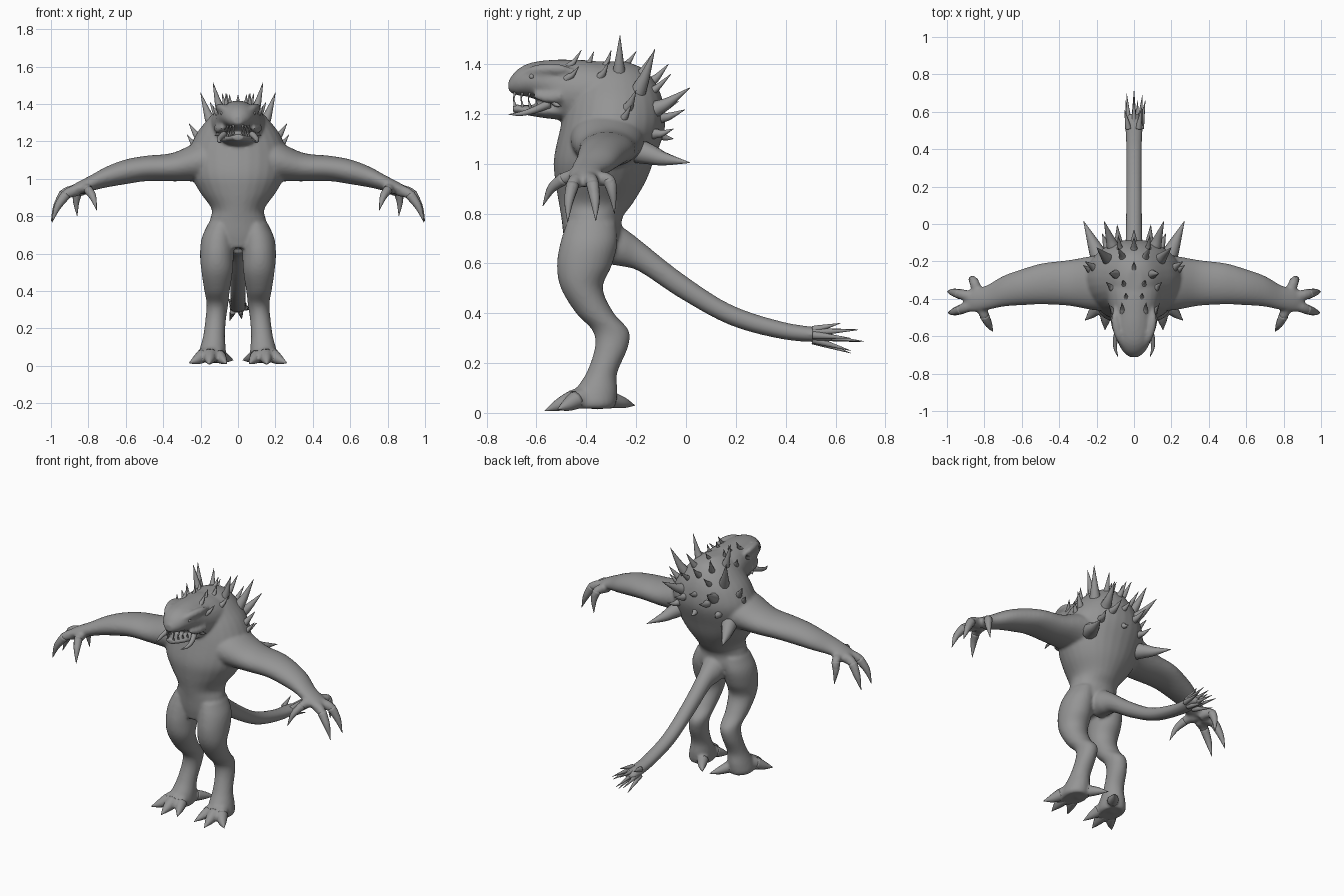
import bpy, math
from mathutils import Vector

hide = bpy.data.materials.new("grey_hide")
hide.diffuse_color = (0.30, 0.30, 0.30, 1)


def spline(pts, n=5):
    """Smooth list of tuples running through all the given ones."""
    p = [Vector(q) for q in pts]
    p = [p[0] * 2 - p[1]] + p + [p[-1] * 2 - p[-2]]
    out = []
    for i in range(1, len(p) - 2):
        a, b, c, d = p[i - 1:i + 3]
        for k in range(n):
            t = k / n
            out.append(0.5 * (2 * b + (c - a) * t + (2 * a - 5 * b + 4 * c - d) * t * t
                              + (3 * b - a - 3 * c + d) * t ** 3))
    return out + [p[-2]]


def skin(name, rings):
    n = len(rings[0])
    verts = [v for r in rings for v in r]
    faces = [(i * n + j, i * n + (j + 1) % n, (i + 1) * n + (j + 1) % n, (i + 1) * n + j)
             for i in range(len(rings) - 1) for j in range(n)]
    faces += [tuple(range(n))[::-1], tuple(range(len(verts) - n, len(verts)))]
    me = bpy.data.meshes.new(name)
    me.from_pydata(verts, [], faces)
    me.materials.append(hide)
    ob = bpy.data.objects.new(name, me)
    bpy.context.collection.objects.link(ob)
    # make normals point outward
    import bmesh
    bm = bmesh.new()
    bm.from_mesh(me)
    bmesh.ops.recalc_face_normals(bm, faces=bm.faces)
    bm.to_mesh(me)
    bm.free()
    for f in me.polygons:
        f.use_smooth = True
    return ob


def loft(name, axis, sections, n=28):
    """Elliptical sections (x, y, z, a, b) in planes across one axis."""
    u, v = {"x": ((0, 1, 0), (0, 0, 1)), "y": ((1, 0, 0), (0, 0, 1)),
            "z": ((1, 0, 0), (0, 1, 0))}[axis]
    u, v = Vector(u), Vector(v)
    rings = []
    for s in spline(sections):
        c = Vector(s[:3])
        rings.append([c + u * s[3] * math.cos(t) + v * s[4] * math.sin(t)
                      for t in (2 * math.pi * k / n for k in range(n))])
    return skin(name, rings)


def tube(name, pts, n=10):
    """Round tapered tube through points (x, y, z, radius)."""
    s = spline(pts)
    rings = []
    for i, q in enumerate(s):
        d = Vector(s[min(i + 1, len(s) - 1)][:3]) - Vector(s[max(i - 1, 0)][:3])
        rot = d.to_track_quat("Z", "Y")
        rings.append([Vector(q[:3]) + rot @ Vector((math.cos(t), math.sin(t), 0)) * max(q[3], 0.0008)
                      for t in (2 * math.pi * k / n for k in range(n))])
    return skin(name, rings)


def spike(name, base, tip, r, bend=0.02):
    """Slightly hooked thorn with a flared root."""
    b, t = Vector(base), Vector(tip)
    m = b.lerp(t, 0.5) - Vector((0, 0, bend))
    return tube(name, [(*b, r), (*b.lerp(m, 0.5), r * 0.8), (*m, r * 0.55), (*t, 0.001)])


def flip(s, pts):
    return [(s * q[0], *q[1:]) for q in pts]


flesh = []
# trunk, head and jaw
flesh.append(loft("torso", "z", [
    (0, -.385, .63, .12, .09), (0, -.375, .70, .17, .115), (0, -.378, .78, .15, .122),
    (0, -.362, .84, .142, .148), (0, -.343, .93, .205, .182), (0, -.328, 1.02, .25, .202),
    (0, -.295, 1.14, .262, .21), (0, -.285, 1.24, .222, .195), (0, -.285, 1.32, .16, .165),
    (0, -.29, 1.38, .10, .12), (0, -.30, 1.41, .04, .06)]))
flesh.append(loft("head", "y", [
    (0, -.20, 1.25, .15, .12), (0, -.35, 1.285, .15, .125), (0, -.48, 1.29, .125, .128),
    (0, -.56, 1.325, .108, .09), (0, -.63, 1.335, .088, .068), (0, -.68, 1.325, .06, .05),
    (0, -.712, 1.312, .025, .022)]))
flesh.append(loft("jaw", "y", [
    (0, -.44, 1.22, .10, .05), (0, -.56, 1.212, .082, .03), (0, -.64, 1.215, .06, .02),
    (0, -.695, 1.222, .03, .018)]))
flesh.append(loft("tail", "y", [
    (0, -.34, .69, .08, .09), (0, -.26, .668, .07, .08), (0, -.185, .63, .05, .064),
    (0, -.024, .513, .044, .053), (0, .177, .394, .042, .042), (0, .39, .33, .042, .035),
    (0, .55, .312, .045, .028), (0, .59, .308, .025, .015)]))

# digit paths: (points, claw tip)
fingers = [
    [(.82, -.42, .95, .034), (.80, -.49, .94, .026), (.775, -.54, .90, .018), (.755, -.575, .83, .001)],
    [(.86, -.43, .94, .034), (.92, -.455, .915, .027), (.965, -.47, .85, .019), (.995, -.475, .765, .001)],
    [(.86, -.39, .94, .034), (.93, -.375, .92, .027), (.97, -.365, .85, .019), (1.0, -.362, .77, .001)],
    [(.83, -.38, .94, .034), (.855, -.31, .935, .026), (.865, -.295, .88, .018), (.86, -.287, .80, .001)]]
toes = [
    [(.14, -.38, .065, .05), (.148, -.45, .055, .04), (.152, -.51, .032, .026), (.155, -.567, .008, .001)],
    [(.15, -.38, .065, .05), (.19, -.44, .052, .038), (.225, -.48, .03, .024), (.262, -.515, .015, .001)],
    [(.13, -.38, .065, .05), (.10, -.44, .05, .036), (.08, -.485, .03, .022), (.06, -.535, .01, .001)],
    [(.13, -.36, .06, .05), (.09, -.30, .052, .034), (.06, -.25, .04, .022), (.025, -.205, .03, .001)]]

for s, side in ((1, "left"), (-1, "right")):
    flesh.append(loft(side + "_arm", "x", flip(s, [
        (.10, -.31, 1.10, .16, .13), (.22, -.315, 1.09, .145, .105), (.35, -.315, 1.062, .122, .076),
        (.49, -.32, 1.055, .11, .068), (.60, -.338, 1.037, .096, .066), (.70, -.36, 1.01, .082, .056),
        (.79, -.395, .975, .066, .042), (.87, -.41, .943, .06, .032), (.91, -.415, .925, .04, .02)])))
    flesh.append(loft(side + "_leg", "z", flip(s, [
        (.09, -.38, .76, .07, .10), (.107, -.39, .68, .088, .115), (.113, -.408, .59, .09, .11),
        (.112, -.418, .50, .083, .084), (.112, -.365, .40, .068, .076), (.110, -.302, .33, .058, .073),
        (.118, -.30, .26, .055, .066), (.128, -.338, .16, .058, .062), (.135, -.36, .09, .07, .085),
        (.14, -.37, .04, .075, .09), (.14, -.37, .018, .065, .08)])))
    for kind, paths in (("finger", fingers), ("toe", toes)):
        for i, p in enumerate(paths):
            p = flip(s, p)
            flesh.append(tube(f"{side}_{kind}_{i}", p))
            tube(f"{side}_{kind}_claw_{i}", p[1:])
    # brow and cheek lumps, lips at the corner of the mouth
    flesh.append(tube(side + "_brow", flip(s, [
        (.05, -.66, 1.355, .012), (.08, -.60, 1.375, .022), (.10, -.52, 1.38, .022), (.10, -.45, 1.37, .01)])))
    flesh.append(tube(side + "_cheek", flip(s, [
        (.10, -.50, 1.27, .03), (.095, -.56, 1.265, .022), (.08, -.61, 1.275, .012)])))

# fuse all flesh into one smooth skin
bpy.ops.object.select_all(action="DESELECT")
for ob in flesh:
    ob.select_set(True)
body = flesh[0]
bpy.context.view_layer.objects.active = body
bpy.ops.object.join()
body.name = "body"
rm = body.modifiers.new("fuse", "REMESH")
rm.mode, rm.voxel_size, rm.use_smooth_shade = "VOXEL", 0.009, True
sm = body.modifiers.new("soften", "SMOOTH")
sm.factor, sm.iterations = 0.5, 6
for m in ("fuse", "soften"):
    bpy.ops.object.modifier_apply(modifier=m)

# paired thorns: base, tip, radius
thorns = [
    ((.085, -.27, 1.34), (.134, -.265, 1.515), .030), ((.13, -.20, 1.27), (.20, -.125, 1.46), .036),
    ((.10, -.16, 1.20), (.16, .016, 1.305), .040), ((.18, -.19, 1.05), (.27, .016, 1.004), .050),
    ((.19, -.25, 1.20), (.262, -.20, 1.295), .030), ((.21, -.27, 1.16), (.272, -.22, 1.235), .026),
    ((.08, -.13, 1.18), (.09, -.004, 1.217), .028), ((.05, -.20, 1.33), (.085, -.125, 1.455), .026),
    ((.07, -.17, 1.27), (.085, -.06, 1.36), .024), ((.05, -.33, 1.38), (.06, -.30, 1.455), .018),
    ((.04, -.40, 1.39), (.045, -.37, 1.45), .016), ((.06, -.48, 1.38), (.065, -.42, 1.455), .018),
    ((.11, -.35, 1.34), (.15, -.31, 1.41), .020), ((.10, -.48, 1.34), (.135, -.43, 1.39), .018),
    ((.09, -.54, 1.26), (.125, -.50, 1.23), .016), ((.14, -.14, 1.12), (.17, -.05, 1.14), .024)]
for s, side in ((1, "left"), (-1, "right")):
    for i, (b, t, r) in enumerate(thorns):
        spike(f"{side}_thorn_{i}", *flip(s, [b, t]), r, 0.008)
    # tusks, teeth and eyes
    tube(side + "_tusk", flip(s, [(.075, -.55, 1.24, .018), (.098, -.61, 1.215, .014),
                                  (.10, -.665, 1.20, .009), (.085, -.712, 1.198, .001)]))
    for i in range(4):
        y, x = -.685 + .03 * i, .025 + .015 * i
        spike(f"{side}_upper_tooth_{i}", (s * x, y, 1.295), (s * x, y - .008, 1.25 + .004 * i), .008, 0)
        spike(f"{side}_lower_tooth_{i}", (s * x * .8, y, 1.225), (s * x * .85, y - .008, 1.27 - .004 * i), .007, 0)
    bpy.ops.mesh.primitive_uv_sphere_add(segments=12, ring_count=8, radius=.012,
                                         location=(s * .083, -.618, 1.35))
    eye = bpy.context.object
    eye.name = side + "_eye"
    eye.data.materials.append(hide)
    bpy.ops.object.shade_smooth()

# thorns along the middle of the back
for i, (b, t, r) in enumerate([((0, -.16, 1.31), (0, -.07, 1.40), .026),
                               ((0, -.12, 1.22), (0, -.03, 1.25), .024),
                               ((0, -.11, 1.12), (0, -.05, 1.10), .022),
                               ((0, -.26, 1.38), (0, -.20, 1.45), .020)]):
    spike(f"middle_thorn_{i}", b, t, r, 0.006)

# spines at the tail tip
for i, t in enumerate([(.045, .69, .333), (-.04, .70, .285), (.06, .66, .30), (-.045, .66, .24),
                       (.02, .66, .25), (0, .715, .287), (-.05, .61, .358), (.04, .62, .36), (.0, .68, .335)]):
    spike(f"tail_spine_{i}", (t[0] * .6, .51, .312 + (t[2] - .3) * .35), t, .017, 0)
